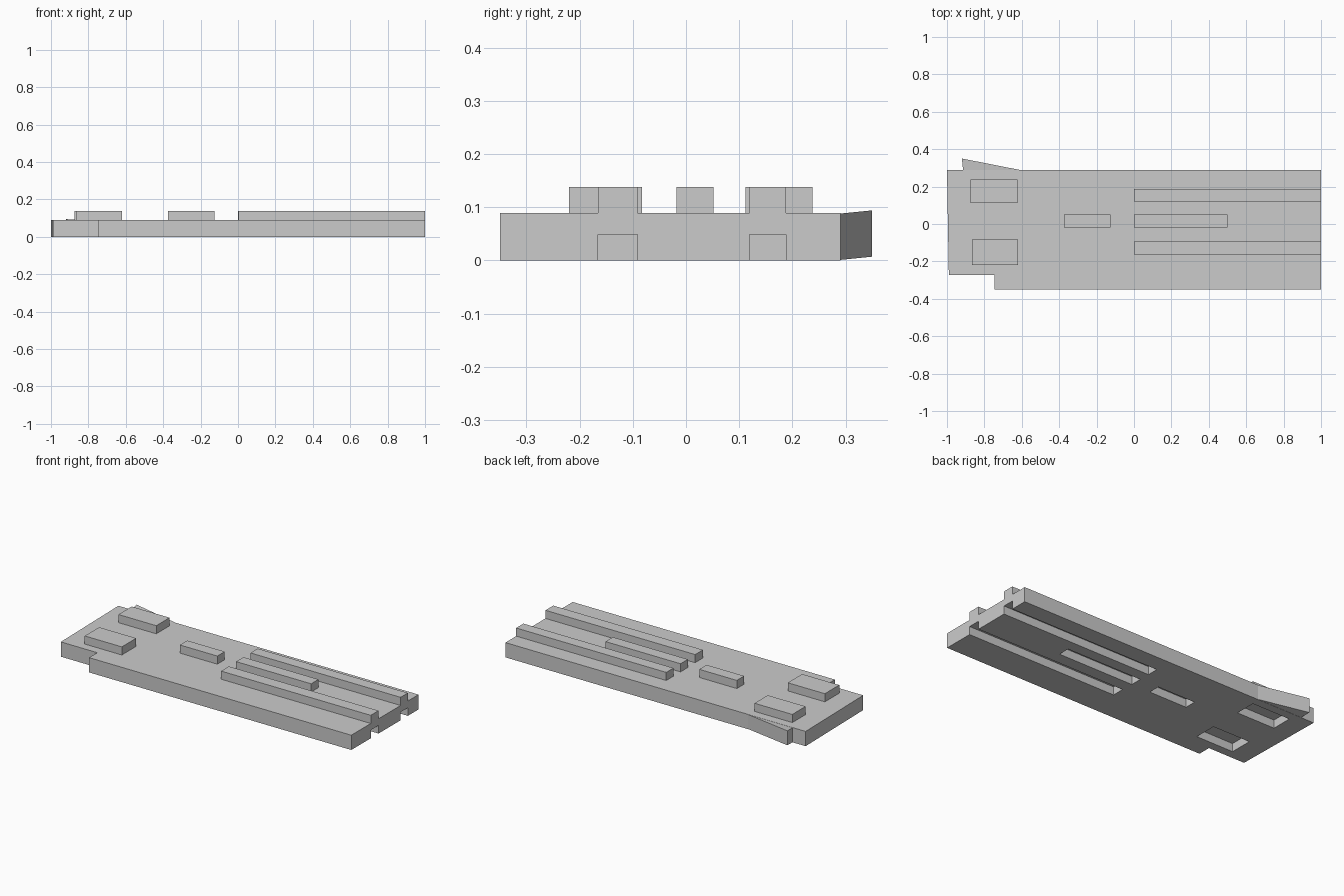
import bpy, bmesh

if "Cube" in bpy.data.objects:
    bpy.data.objects.remove(bpy.data.objects["Cube"])


def prism(name, outline, z0, z1, tilt=0.0, pivot_y=0.0):
    """Extrude an outline upward; tilt raises z with distance from pivot_y."""
    bm = bmesh.new()
    face = bm.faces.new([bm.verts.new((x, y, z0 + tilt * (y - pivot_y))) for x, y in outline])
    ext = bmesh.ops.extrude_face_region(bm, geom=[face])
    top = [v for v in ext["geom"] if isinstance(v, bmesh.types.BMVert)]
    bmesh.ops.translate(bm, verts=top, vec=(0, 0, z1 - z0))
    bmesh.ops.recalc_face_normals(bm, faces=bm.faces)
    mesh = bpy.data.meshes.new(name)
    bm.to_mesh(mesh)
    bm.free()
    obj = bpy.data.objects.new(name, mesh)
    bpy.context.collection.objects.link(obj)
    return obj


def block(name, x0, x1, y0, y1, z0, z1):
    return prism(name, [(x0, y0), (x1, y0), (x1, y1), (x0, y1)], z0, z1)


def boolean(target, tool, operation):
    """Apply a boolean and remove the tool object."""
    tool.hide_render = True
    mod = target.modifiers.new(operation, 'BOOLEAN')
    mod.operation = operation
    mod.solver = 'EXACT'
    mod.object = tool
    bpy.context.view_layer.objects.active = target
    bpy.ops.object.modifier_apply(modifier=mod.name)
    bpy.data.objects.remove(tool)


TOP, RIB_TOP, RECESS = 0.089, 0.138, 0.049

# Main plate with one notched corner
plate = prism("plate", [(-1, 0.29), (-0.99, -0.272), (-0.747, -0.272),
                        (-0.747, -0.35), (1, -0.35), (1, 0.29)], 0, TOP)

# Raised ribs and pads: x range, y range
raised = [(0, 1, 0.119, 0.188), (0, 0.5, -0.018, 0.052), (0.003, 1, -0.165, -0.091),
          (-0.375, -0.125, -0.018, 0.052), (-0.875, -0.623, 0.112, 0.238),
          (-0.867, -0.62, -0.22, -0.083)]

# Each is pressed up from a matching hollow below; long ribs are open at the end
for x0, x1, y0, y1 in raised:
    boolean(plate, block("rib", x0, x1, y0, y1, TOP - 0.02, RIB_TOP), 'UNION')
    boolean(plate, block("hollow", x0, x1 + (0.1 if x1 == 1 else 0), y0, y1, -0.1, RECESS),
            'DIFFERENCE')

# Slightly tilted wedge along the rear edge
prism("side_wedge", [(-0.92, 0.35), (-0.914, 0.289), (-0.61, 0.289)],
      0.001, TOP - 0.001, tilt=0.1, pivot_y=0.289)
